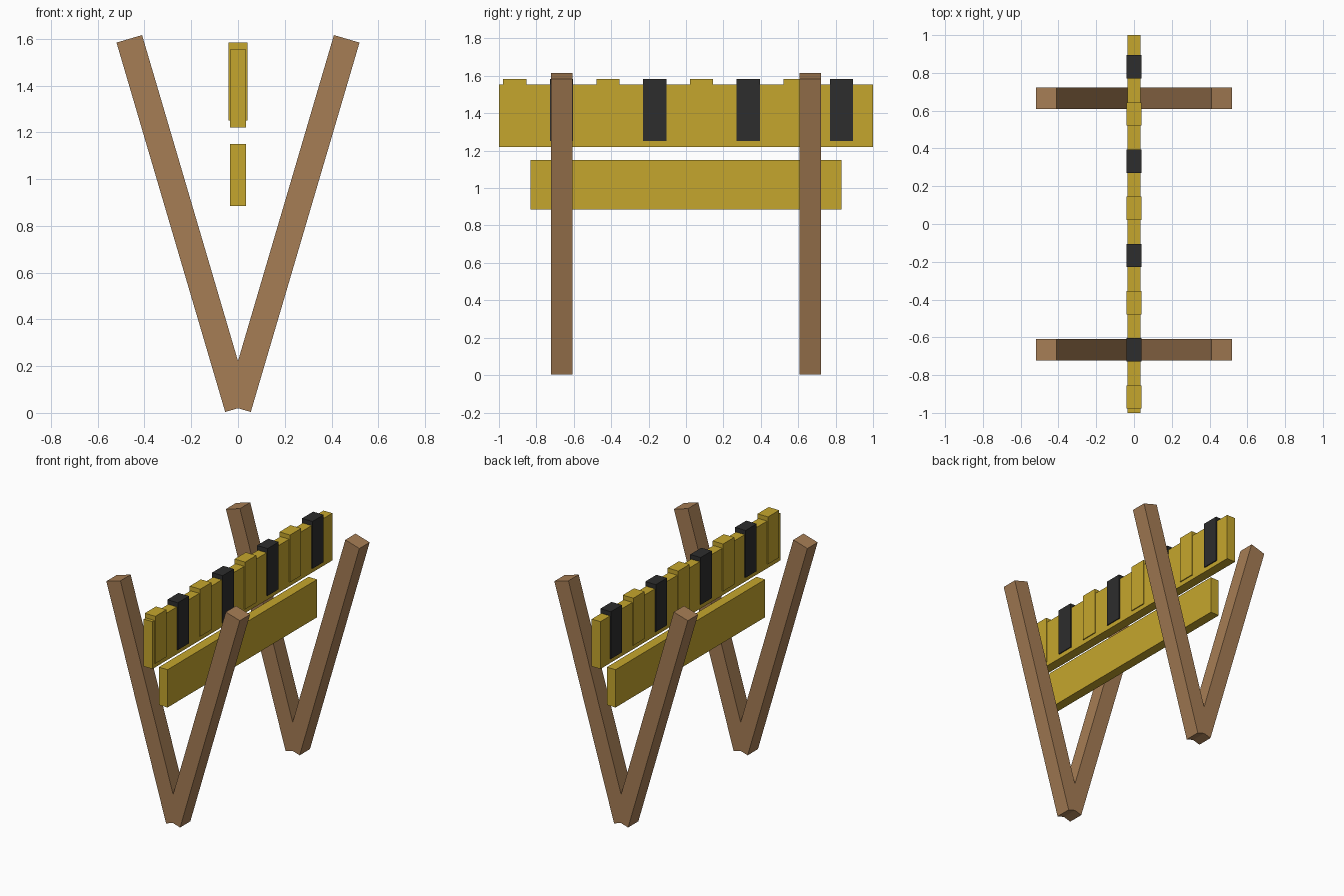
import bpy
from math import atan2, hypot
from mathutils import Matrix, Vector

cube = bpy.data.objects.get("Cube")
if cube:
    bpy.data.objects.remove(cube, do_unlink=True)


def make_material(name, rgb):
    mat = bpy.data.materials.new(name)
    mat.use_nodes = True
    colour = (*rgb, 1.0)
    mat.diffuse_color = colour
    mat.node_tree.nodes["Principled BSDF"].inputs["Base Color"].default_value = colour
    return mat


yellow = make_material("yellow paint", (0.56, 0.38, 0.026))
black = make_material("black paint", (0.026, 0.026, 0.026))
wood = make_material("brown wood", (0.38, 0.205, 0.09))


def box(name, centre, size, mat, tilt=0.0):
    """Box with the given size, tilted about the y axis."""
    bpy.ops.mesh.primitive_cube_add(size=1, location=centre)
    obj = bpy.context.object
    obj.name = name
    obj.data.transform(Matrix.Diagonal((*size, 1)))
    obj.rotation_euler.y = tilt
    obj.data.materials.append(mat)
    return obj


# V-shaped trestles: two crossed posts meeting at the foot
foot, tip = Vector((0, 0.02)), Vector((0.465, 1.6))
post = 0.114
run, rise = tip - foot
for end, y in (("front", -0.665), ("back", 0.665)):
    for side, sign in (("left", 1), ("right", -1)):
        middle = (sign * (foot.x + tip.x) / 2, y, (foot.y + tip.y) / 2)
        box(f"{end}_{side}_leg", middle, (post, post, hypot(run, rise)),
            wood, sign * atan2(run, rise))

# Long horizontal boards
box("upper_board", (0, 0, 1.387), (0.068, 2.0, 0.333), yellow)
box("lower_board", (0, 0, 1.018), (0.068, 1.664, 0.266), yellow)

# Alternating warning blocks wrapped over the upper board
for i in range(8):
    box(f"warning_block_{i + 1}", (0, -0.916 + i * 0.2497, 1.418),
        (0.082, 0.124, 0.333), black if i % 2 else yellow)
